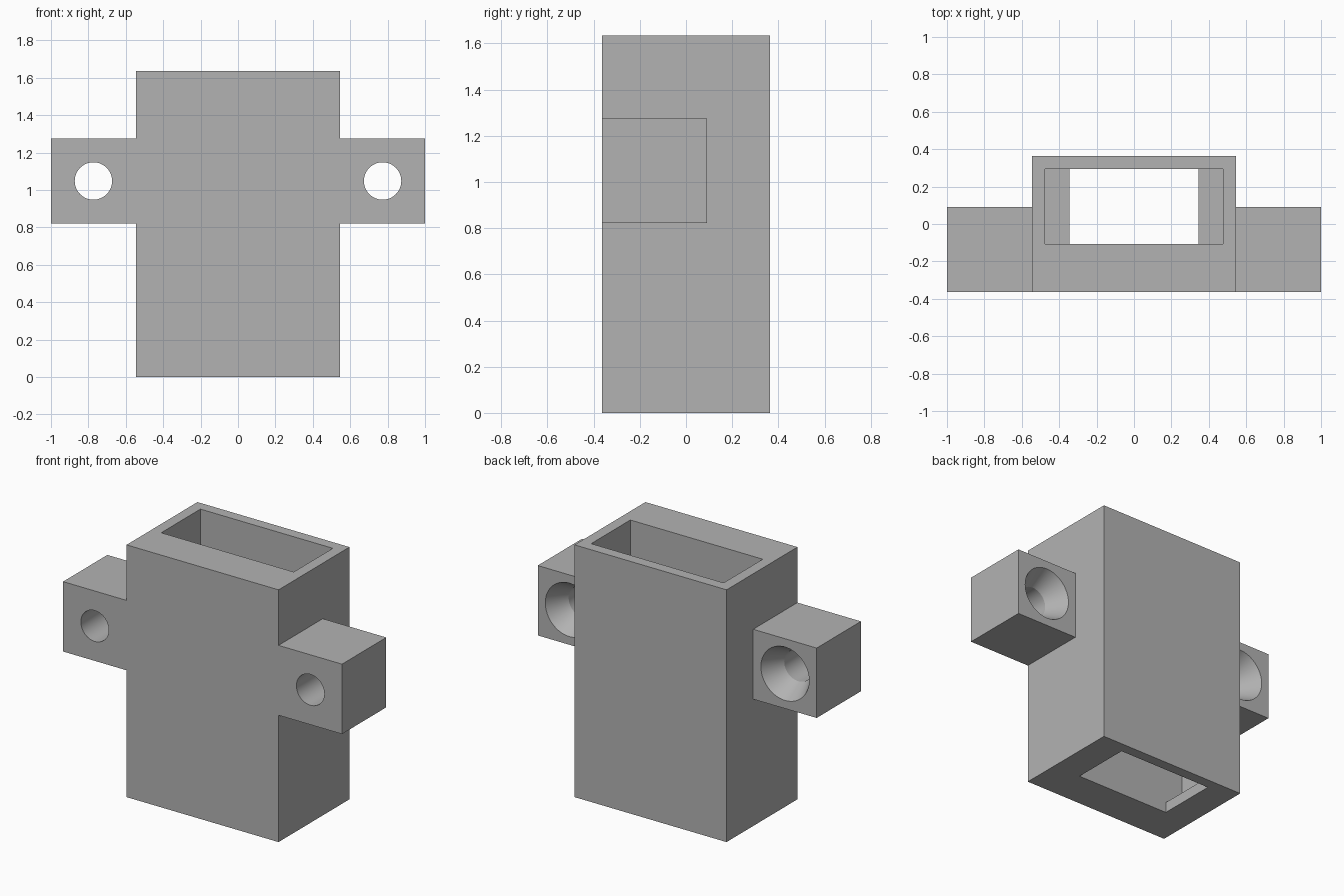
import bpy
import bmesh
import math
from mathutils import Matrix, Vector

if "Cube" in bpy.data.objects:
    bpy.data.objects.remove(bpy.data.objects["Cube"], do_unlink=True)

grey = bpy.data.materials.new("plain grey")
grey.use_nodes = True
grey.diffuse_color = (0.45, 0.45, 0.45, 1)
grey.node_tree.nodes["Principled BSDF"].inputs["Base Color"].default_value = grey.diffuse_color


def finish(name, bm):
    mesh = bpy.data.meshes.new(name)
    bm.to_mesh(mesh)
    bm.free()
    mesh.materials.append(grey)
    obj = bpy.data.objects.new(name, mesh)
    bpy.context.collection.objects.link(obj)
    return obj


def box(name, low, high):
    low, high = Vector(low), Vector(high)
    bm = bmesh.new()
    bmesh.ops.create_cube(bm, size=1, matrix=Matrix.Translation((low + high) / 2)
                          @ Matrix.Diagonal((*(high - low), 1)))
    return finish(name, bm)


def lathe_y(name, x, z, profile, steps=64):
    """Solid of revolution around a line parallel to y; profile is (radius, y)."""
    bm = bmesh.new()
    rings = []
    for r, y in profile:
        rings.append([bm.verts.new((x + r * math.cos(math.tau * i / steps), y,
                                    z + r * math.sin(math.tau * i / steps)))
                      for i in range(steps)])
    for a, b in zip(rings, rings[1:]):
        for i in range(steps):
            j = (i + 1) % steps
            bm.faces.new((a[i], a[j], b[j], b[i]))
    bm.faces.new(rings[0])
    bm.faces.new(rings[-1])
    bmesh.ops.recalc_face_normals(bm, faces=bm.faces)
    return finish(name, bm)


def combine(target, tool, operation):
    tool.hide_render = True
    mod = target.modifiers.new(tool.name, "BOOLEAN")
    mod.operation, mod.solver, mod.object = operation, "EXACT", tool
    bpy.context.view_layer.objects.active = target
    bpy.ops.object.modifier_apply(modifier=mod.name)
    bpy.data.objects.remove(tool, do_unlink=True)


FRONT, BACK, TAB_BACK = -0.363, 0.363, 0.09
HALF, TOP, WALL = 0.545, 1.635, 0.07

# Main block with a mounting tab on each side
housing = box("housing", (-HALF, FRONT, 0), (HALF, BACK, TOP))
for side in (-1, 1):
    inner, outer = sorted((side * (HALF - 0.03), side))
    combine(housing, box("tab", (inner, FRONT, 0.822), (outer, TAB_BACK, 1.275)), "UNION")

# Pocket open at the top, with a narrower opening through the floor
combine(housing, box("pocket", (-0.475, -0.108, WALL), (0.475, BACK - WALL, TOP + 0.1)), "DIFFERENCE")
combine(housing, box("floor_opening", (-0.345, -0.108, -0.1), (0.345, BACK - WALL, 0.2)), "DIFFERENCE")

# Screw holes, countersunk from the back
for side in (-1, 1):
    screw = lathe_y("screw_hole", side * 0.773, 1.048,
                    [(0.1, FRONT - 0.1), (0.1, TAB_BACK - 0.135),
                     (0.173, TAB_BACK), (0.173, TAB_BACK + 0.1)])
    combine(housing, screw, "DIFFERENCE")

bpy.ops.object.select_all(action="DESELECT")
housing.select_set(True)
bpy.context.view_layer.objects.active = housing
bpy.ops.object.shade_smooth_by_angle(angle=math.radians(20))
